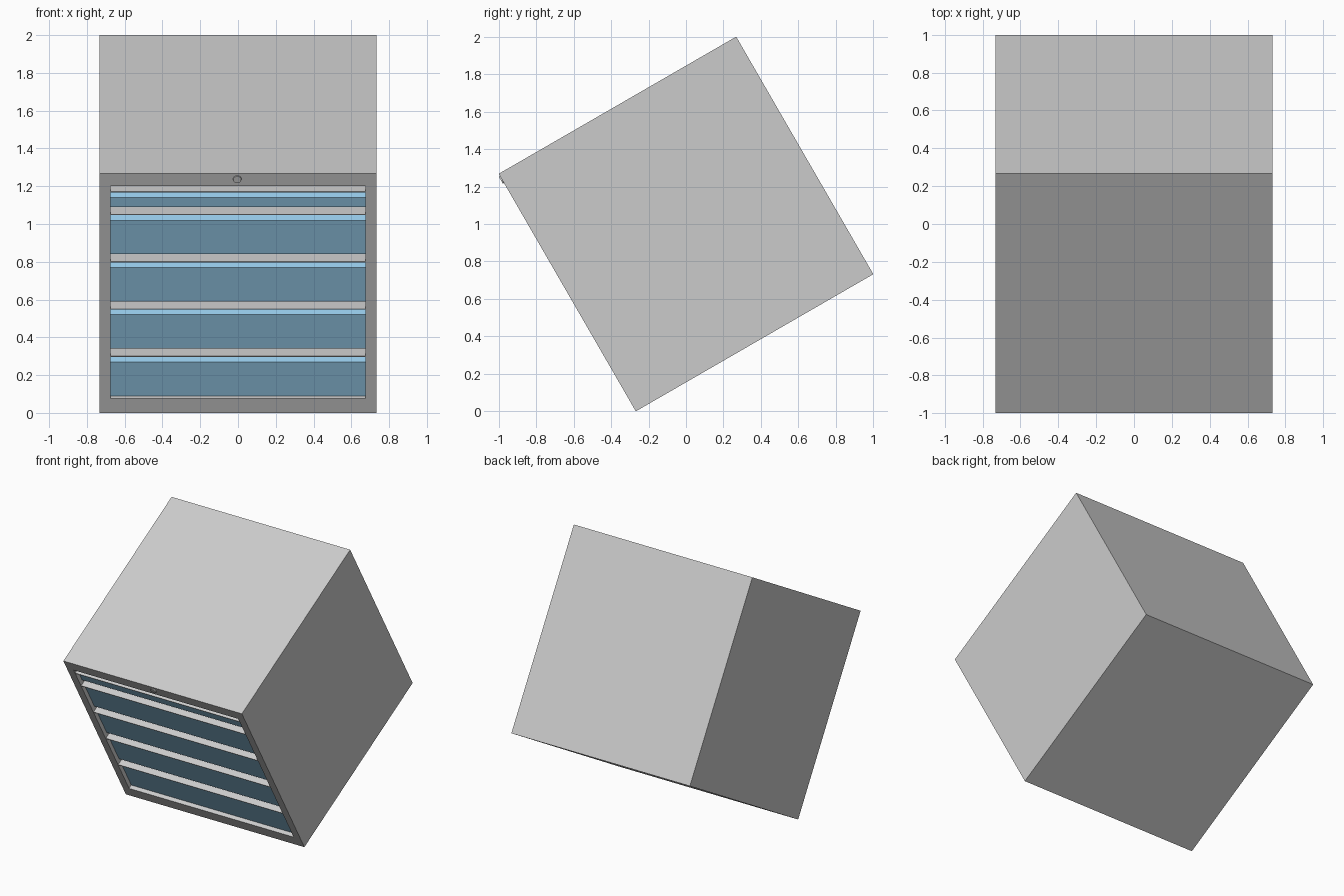
import bpy, bmesh, math
from mathutils import Matrix

if "Cube" in bpy.data.objects:
    bpy.data.objects.remove(bpy.data.objects["Cube"])

# The whole cabinet is a cube balanced on its front bottom edge, tipped 30 degrees
H = 1.0 / (math.cos(math.radians(30)) + math.sin(math.radians(30)))
POSE = Matrix.Translation((0, 0, 1)) @ Matrix.Rotation(math.radians(30), 4, 'X')
HALF_W = 0.675              # half width of the drawer opening
LOW, HIGH = 0.087, 1.386    # opening, measured up the front face
RECESS = 0.13

blue = bpy.data.materials.new("drawer_blue")
blue.diffuse_color = (0.3, 0.58, 0.8, 1)
blue.use_nodes = True
blue.node_tree.nodes["Principled BSDF"].inputs["Base Color"].default_value = blue.diffuse_color


def finish(name, bm, mat=None):
    bmesh.ops.recalc_face_normals(bm, faces=bm.faces)
    me = bpy.data.meshes.new(name)
    bm.to_mesh(me)
    bm.free()
    ob = bpy.data.objects.new(name, me)
    bpy.context.collection.objects.link(ob)
    ob.matrix_world = POSE
    if mat:
        me.materials.append(mat)
    return ob


def prism(name, profile, half, mat=None):
    """Extrude a (depth behind front, height up the front) profile along x."""
    bm = bmesh.new()
    vs = [bm.verts.new((-half, d - H, v - H)) for d, v in profile]
    face = bm.faces.new(vs)
    out = bmesh.ops.extrude_face_region(bm, geom=[face])
    new = [g for g in out["geom"] if isinstance(g, bmesh.types.BMVert)]
    bmesh.ops.translate(bm, verts=new, vec=(2 * half, 0, 0))
    return finish(name, bm, mat)


# Cabinet body with the recessed front opening
bm = bmesh.new()
bmesh.ops.create_cube(bm, size=2 * H)
bm.normal_update()
front = min(bm.faces, key=lambda f: f.calc_center_median().y)
bmesh.ops.inset_region(bm, faces=[front], thickness=0.06)
for v in front.verts:
    v.co.x = math.copysign(HALF_W, v.co.x)
    v.co.z = (HIGH if v.co.z > 0 else LOW) - H
out = bmesh.ops.extrude_face_region(bm, geom=[front])
bmesh.ops.translate(bm, verts=[g for g in out["geom"] if isinstance(g, bmesh.types.BMVert)],
                    vec=(0, RECESS, 0))
if front.is_valid:
    bmesh.ops.delete(bm, geom=[front], context='FACES_ONLY')
finish("cabinet_body", bm)

# Drawers: one shallow at the top, four equal ones below
PITCH = 0.2887
drawers = [(LOW + i * PITCH, 0.346 + i * PITCH) for i in range(4)] + [(LOW + 4 * PITCH, 1.351)]
for i, (bottom, lip) in enumerate(drawers):
    # Flat blue front with a finger slope leading in under the handle
    prism(f"drawer_front_{i + 1}",
          [(0.03, bottom), (0.03, lip - 0.052), (0.08, lip - 0.005),
           (RECESS, lip - 0.005), (RECESS, bottom)], HALF_W, blue)
    # Thin handle lip along the drawer top
    prism(f"drawer_handle_{i + 1}",
          [(0.002, lip - 0.005), (0.002, lip), (RECESS, lip), (RECESS, lip - 0.005)], HALF_W)

# Round lock above the drawers
bm = bmesh.new()
place = Matrix.Translation((-0.004, -H, 0.697)) @ Matrix.Rotation(math.pi / 2, 4, 'X')
bmesh.ops.create_cone(bm, cap_ends=True, segments=24, radius1=0.023, radius2=0.021,
                      depth=0.014, matrix=place)
finish("lock", bm)
